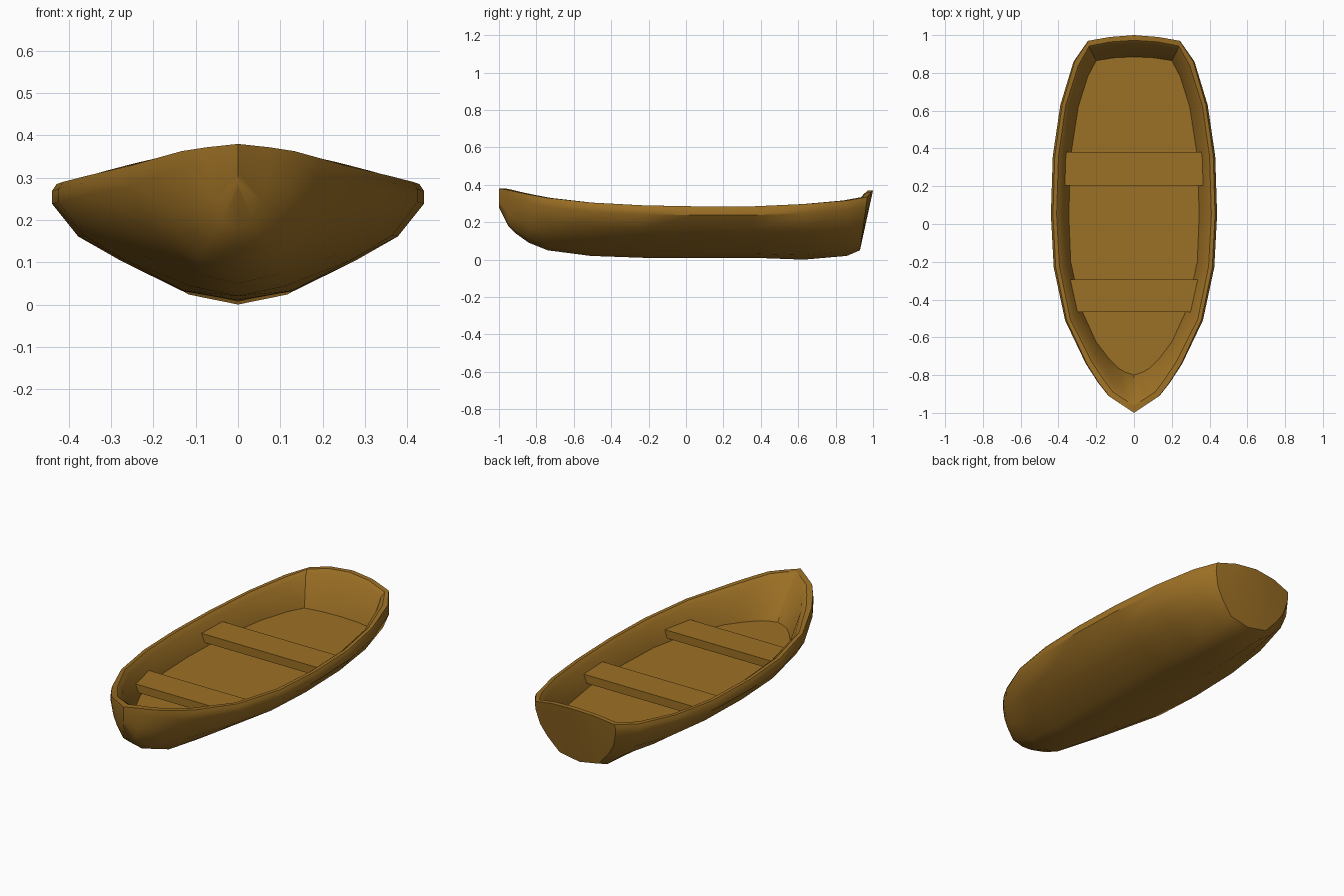
import bpy, bmesh, math

if "Cube" in bpy.data.objects:
    bpy.data.objects.remove(bpy.data.objects["Cube"])

wood = bpy.data.materials.new("golden brown wood")
wood.diffuse_color = (0.33, 0.16, 0.018, 1)
wood.use_nodes = True
wood.node_tree.nodes["Principled BSDF"].inputs["Base Color"].default_value = wood.diffuse_color

# Hull stations, bow to stern:
# y, half width, rim z, keel z, inner rim y, inner rim x, floor y, floor x
STATIONS = [
    (-1.00, 0.000, 0.380, 0.28, -0.93, 0.000, -0.80, 0.000),
    (-0.95, 0.075, 0.372, 0.18, -0.90, 0.050, -0.785, 0.045),
    (-0.91, 0.135, 0.363, 0.14, -0.87, 0.095, -0.765, 0.080),
    (-0.84, 0.190, 0.348, 0.09, -0.80, 0.145, -0.71, 0.135),
    (-0.74, 0.255, 0.330, 0.05, -0.71, 0.205, -0.625, 0.200),
    (-0.51, 0.365, 0.305, 0.02, -0.50, 0.315, -0.45, 0.280),
    (-0.23, 0.425, 0.290, 0.01, -0.22, 0.370, -0.20, 0.335),
    (0.05, 0.440, 0.285, 0.01, 0.05, 0.385, 0.05, 0.345),
    (0.36, 0.430, 0.285, 0.01, 0.36, 0.375, 0.36, 0.335),
    (0.63, 0.390, 0.297, 0.00, 0.62, 0.340, 0.62, 0.295),
    (0.86, 0.320, 0.316, 0.02, 0.82, 0.275, 0.78, 0.245),
    (0.97, 0.245, 0.335, 0.05, 0.92, 0.230, 0.865, 0.200),
    (0.99, 0.130, 0.361, 0.05, 0.943, 0.120, 0.88, 0.105),
    (1.00, 0.000, 0.370, 0.05, 0.95, 0.000, 0.885, 0.000),
]
# Cross-section, keel to rim: share of half width, share of height
SECTION = [(0, 0), (0.3, 0.08), (0.63, 0.34), (0.86, 0.55), (1, 0.83), (1, 0.94), (0.975, 1)]
FLOOR_Z = 0.16


def finish(name, bm):
    bmesh.ops.recalc_face_normals(bm, faces=bm.faces)
    mesh = bpy.data.meshes.new(name)
    bm.to_mesh(mesh)
    bm.free()
    mesh.materials.append(wood)
    ob = bpy.data.objects.new(name, mesh)
    bpy.context.collection.objects.link(ob)
    return ob


def bridge(bm, a, b):
    for i in range(len(a) - 1):
        bm.faces.new((a[i], a[i + 1], b[i + 1], b[i]))


# Hull: one half is lofted, then mirrored; sections grow rounder at both ends
bm = bmesh.new()
rows = []
for y, w, rim, keel, *_ in STATIONS:
    rake = max(0, y - 0.93)
    fuller = 0.6 if y > 0.9 or y < -0.8 else 0.8 if y > 0.8 or y < -0.7 else 1
    rows.append([bm.verts.new((w * u ** fuller, y - rake * (1 - v), keel + (rim - keel) * v))
                 for u, v in SECTION])
for a, b in zip(rows, rows[1:]):
    bridge(bm, a, b)

# Rim top, inner chamfer, inside wall and floor
top = [r[-1] for r in rows]
ridge, inner, floor = [], [], []
for y, w, rim, keel, iy, ix, fy, fx in STATIONS:
    ridge.append(bm.verts.new((w + (ix - w) * 0.55, y + (iy - y) * 0.55, rim)))
    inner.append(bm.verts.new((ix, iy, rim - 0.02)))
    floor.append(bm.verts.new((fx, fy, FLOOR_Z)))
for a, b in ((top, ridge), (ridge, inner), (inner, floor)):
    bridge(bm, a, b)
bm.faces.new(floor)
bmesh.ops.remove_doubles(bm, verts=bm.verts, dist=0.0005)
bmesh.ops.mirror(bm, geom=bm.verts[:] + bm.edges[:] + bm.faces[:], axis='X', merge_dist=0.0005)
bmesh.ops.remove_doubles(bm, verts=bm.verts, dist=0.0005)
hull = finish("hull", bm)
bpy.context.view_layer.objects.active = hull
hull.select_set(True)
bpy.ops.object.shade_smooth_by_angle(angle=math.radians(35))


# Seats: planks whose ends follow the sloping sides
def seat(name, z0, z1, front, back):
    bm = bmesh.new()
    bmesh.ops.create_cube(bm, size=2)
    for v in bm.verts:
        y, low, high = front if v.co.y < 0 else back
        up = v.co.z > 0
        v.co = (math.copysign(high if up else low, v.co.x), y, z1 if up else z0)
    finish(name, bm)


seat("front_seat", 0.178, 0.222, (-0.465, 0.29, 0.325), (-0.295, 0.32, 0.35))
seat("rear_seat", 0.182, 0.228, (0.205, 0.35, 0.375), (0.38, 0.34, 0.37))
